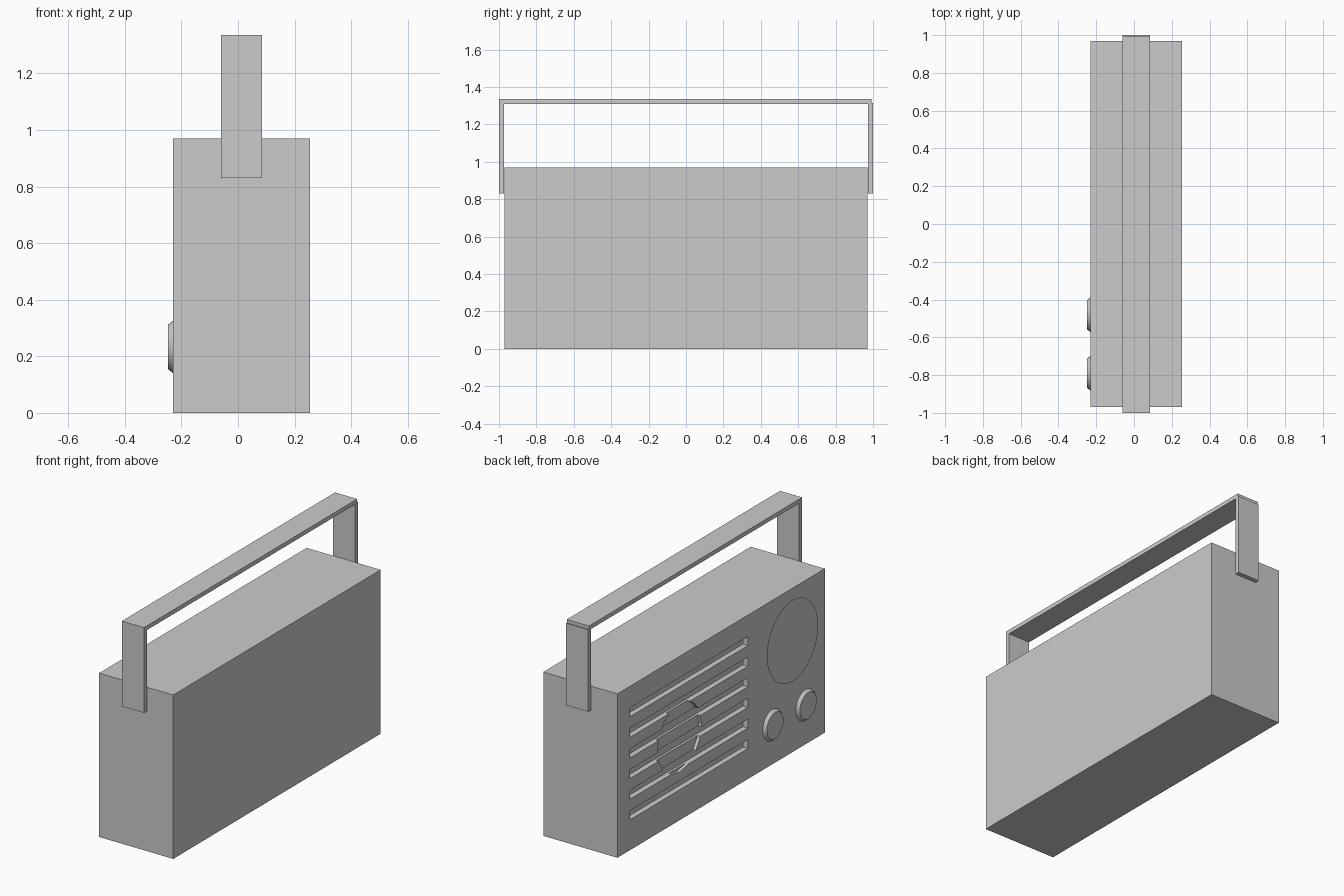
import bpy, bmesh
from math import pi
from mathutils import Matrix, Vector

if "Cube" in bpy.data.objects:
    bpy.data.objects.remove(bpy.data.objects["Cube"])

FACE_X = -0.23


def add_object(name, bm):
    bmesh.ops.recalc_face_normals(bm, faces=bm.faces)
    mesh = bpy.data.meshes.new(name)
    bm.to_mesh(mesh)
    bm.free()
    obj = bpy.data.objects.new(name, mesh)
    bpy.context.collection.objects.link(obj)
    return obj


def box_into(bm, lo, hi):
    lo, hi = Vector(lo), Vector(hi)
    mat = Matrix.Translation((lo + hi) / 2) @ Matrix.Diagonal((*(hi - lo), 1))
    bmesh.ops.create_cube(bm, size=1, matrix=mat)


def disc_stack(name, x0, x1, y, z, r0, r1, sides):
    """Round part along x: radius r0 at x0 and r1 at x1 (x1 < x0)."""
    bm = bmesh.new()
    mat = Matrix.Translation(((x0 + x1) / 2, y, z)) @ Matrix.Rotation(-pi / 2, 4, 'Y')
    bmesh.ops.create_cone(bm, cap_ends=True, segments=sides, radius1=r0,
                          radius2=r1, depth=x0 - x1, matrix=mat)
    return add_object(name, bm)


def cut(target, cutter):
    mod = target.modifiers.new("cut", 'BOOLEAN')
    mod.operation, mod.solver, mod.object = 'DIFFERENCE', 'EXACT', cutter
    bpy.context.view_layer.objects.active = target
    bpy.ops.object.modifier_apply(modifier=mod.name)
    bpy.data.objects.remove(cutter)


# Case
bm = bmesh.new()
box_into(bm, (FACE_X, -0.97, 0), (0.255, 0.97, 0.97))
case = add_object("case", bm)

# Shallow round speaker recess
cut(case, disc_stack("speaker_recess_cutter", FACE_X + 0.018, FACE_X - 0.05,
                     0.389, 0.49, 0.205, 0.205, 16))

# Six grille slots
bm = bmesh.new()
for i in range(6):
    z = 0.18 + i * 0.122
    box_into(bm, (FACE_X - 0.05, -0.25, z), (FACE_X + 0.032, 0.853, z + 0.053))
cut(case, add_object("grille_cutter", bm))

# Tuning dial: a thin sheet floating just ahead of the face
bm = bmesh.new()
bmesh.ops.create_circle(bm, cap_ends=True, segments=32, radius=0.24,
                        matrix=Matrix.Translation((-0.256, -0.63, 0.68))
                        @ Matrix.Rotation(-pi / 2, 4, 'Y'))
add_object("tuning_dial", bm)

# Knobs
for name, y in (("volume_knob", -0.48), ("tuning_knob", -0.79)):
    knob = disc_stack(name, FACE_X, -0.248, y, 0.233, 0.092, 0.078, 32)
    bpy.ops.object.select_all(action='DESELECT')
    knob.select_set(True)
    bpy.context.view_layer.objects.active = knob
    bpy.ops.object.shade_smooth_by_angle(angle=pi / 6)

# Carrying handle: strap profile in y-z, extruded across x
profile = [(-1, 0.83), (-1, 1.335), (0.993, 1.335), (0.993, 1.315), (1, 1.315),
           (1, 0.83), (0.973, 0.83), (0.973, 1.31), (-0.973, 1.31), (-0.973, 0.83)]
bm = bmesh.new()
strap = bm.faces.new([bm.verts.new((-0.06, y, z)) for y, z in profile])
out = bmesh.ops.extrude_face_region(bm, geom=[strap])
bmesh.ops.translate(bm, vec=(0.145, 0, 0),
                    verts=[v for v in out["geom"] if isinstance(v, bmesh.types.BMVert)])
add_object("carrying_handle", bm)
